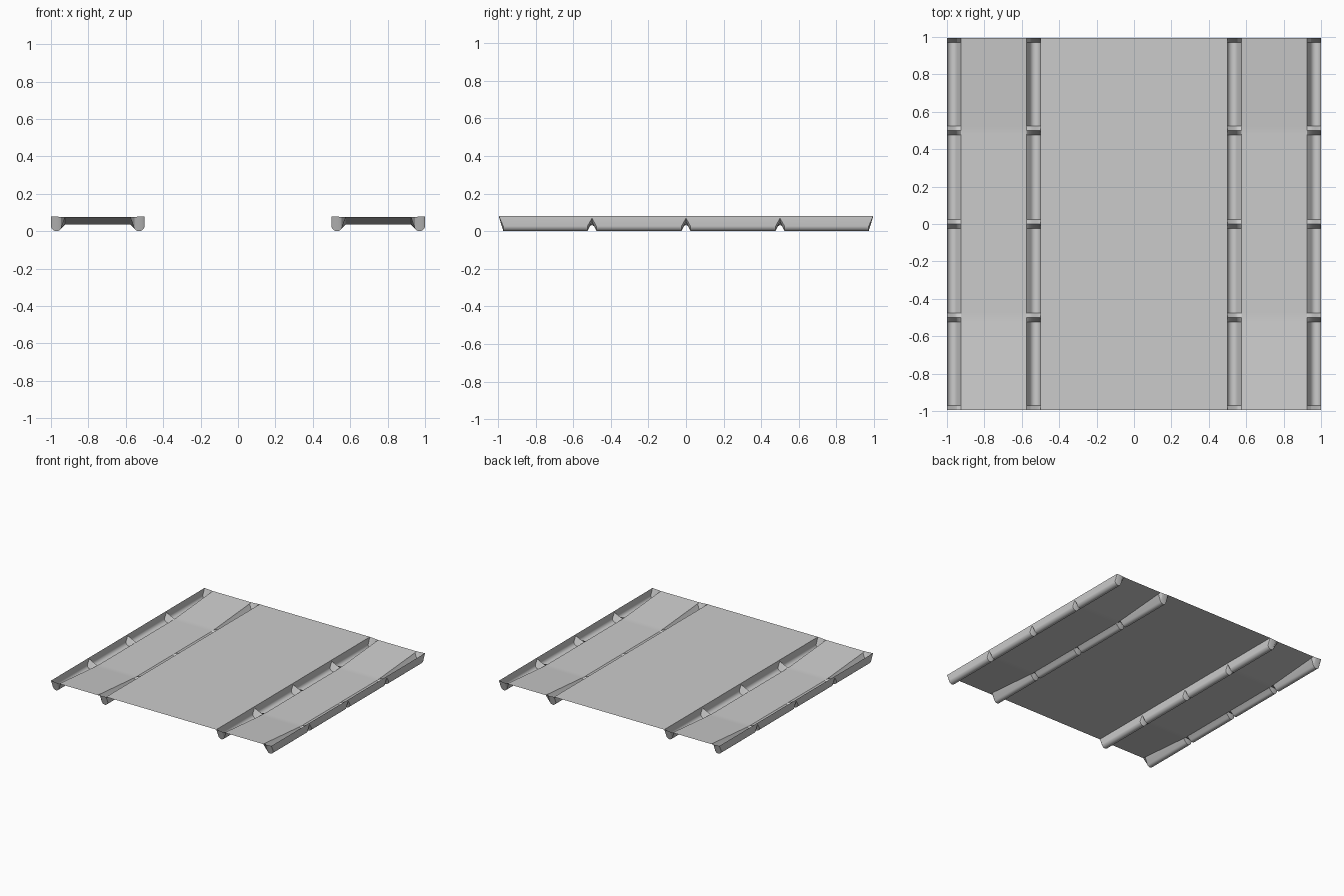
import bpy, bmesh, math

cube = bpy.data.objects.get("Cube")
if cube:
    bpy.data.objects.remove(cube, do_unlink=True)

TOP = 0.08        # deck height
HALF = 0.995      # half length
WIDTH = 0.5       # trough width
PINCH = 0.024     # half width of a crimp at its base
LIP = 0.075       # distance from trough edge to its floor

grey = bpy.data.materials.new("sheet grey")
grey.use_nodes = True
colour = (0.6, 0.6, 0.6, 1)
grey.diffuse_color = colour
grey.node_tree.nodes["Principled BSDF"].inputs["Base Color"].default_value = colour


def make_sheet(name, rows):
    """Skin a grid of points with quads, merging collapsed corners."""
    bm = bmesh.new()
    grid = [[bm.verts.new(p) for p in row] for row in rows]
    for a, b in zip(grid, grid[1:]):
        for i in range(len(a) - 1):
            bm.faces.new((a[i], a[i + 1], b[i + 1], b[i]))
    bmesh.ops.remove_doubles(bm, verts=bm.verts[:], dist=0.0002)
    bmesh.ops.recalc_face_normals(bm, faces=bm.faces[:])
    if sum(f.normal.z * f.calc_area() for f in bm.faces) < 0:
        bmesh.ops.reverse_faces(bm, faces=bm.faces[:])
    mesh = bpy.data.meshes.new(name)
    bm.to_mesh(mesh)
    bm.free()
    mesh.materials.append(grey)
    obj = bpy.data.objects.new(name, mesh)
    bpy.context.collection.objects.link(obj)
    bpy.ops.object.select_all(action="DESELECT")
    obj.select_set(True)
    bpy.context.view_layer.objects.active = obj
    bpy.ops.object.shade_smooth_by_angle(angle=math.radians(30))
    return obj


def floor_height(y):
    """Flat in the middle, ramped up towards both ends."""
    return 0.035 + 0.04 * max(0, (abs(y) - 0.5) / (HALF - 0.5))


def groove(y, pinched):
    """Half profile: outer wall, round gutter, lip up to the floor."""
    floor = floor_height(y)
    apex = TOP if abs(y) > 0.9 else 0.07
    points = [(0, TOP), (0, apex), (0, 0.027)]
    for k in range(1, 9):
        a = math.pi + math.radians(150) * k / 8
        points.append((0.029 + 0.029 * math.cos(a), 0.029 + 0.029 * math.sin(a)))
    points.append((LIP, floor))
    if pinched:
        points = points[:2] + [(d, apex + (floor - apex) * d / LIP) for d, z in points[2:]]
    return points


# Stations along the length: a folded crimp at every quarter and at both ends
stations = []
for c in (-HALF, -0.5, 0, 0.5, HALF):
    for y, pinched in ((c - PINCH, False), (c, True), (c + PINCH, False)):
        if abs(y) <= HALF:
            stations.append((y, pinched))

# Troughs on both sides of the deck
for side, name in ((1, "left_trough"), (-1, "right_trough")):
    rows = []
    for y, pinched in stations:
        half = groove(y, pinched)
        row = [(0.5 + d, z) for d, z in half]
        row += [(0.5 + WIDTH - d, z) for d, z in reversed(half)]
        rows.append([(side * x, y, z) for x, z in row])
    make_sheet(name, rows)

# Flat central deck
make_sheet("centre_deck", [[(x, y, TOP) for x in (-0.5, 0.5)] for y in (-HALF, HALF)])
